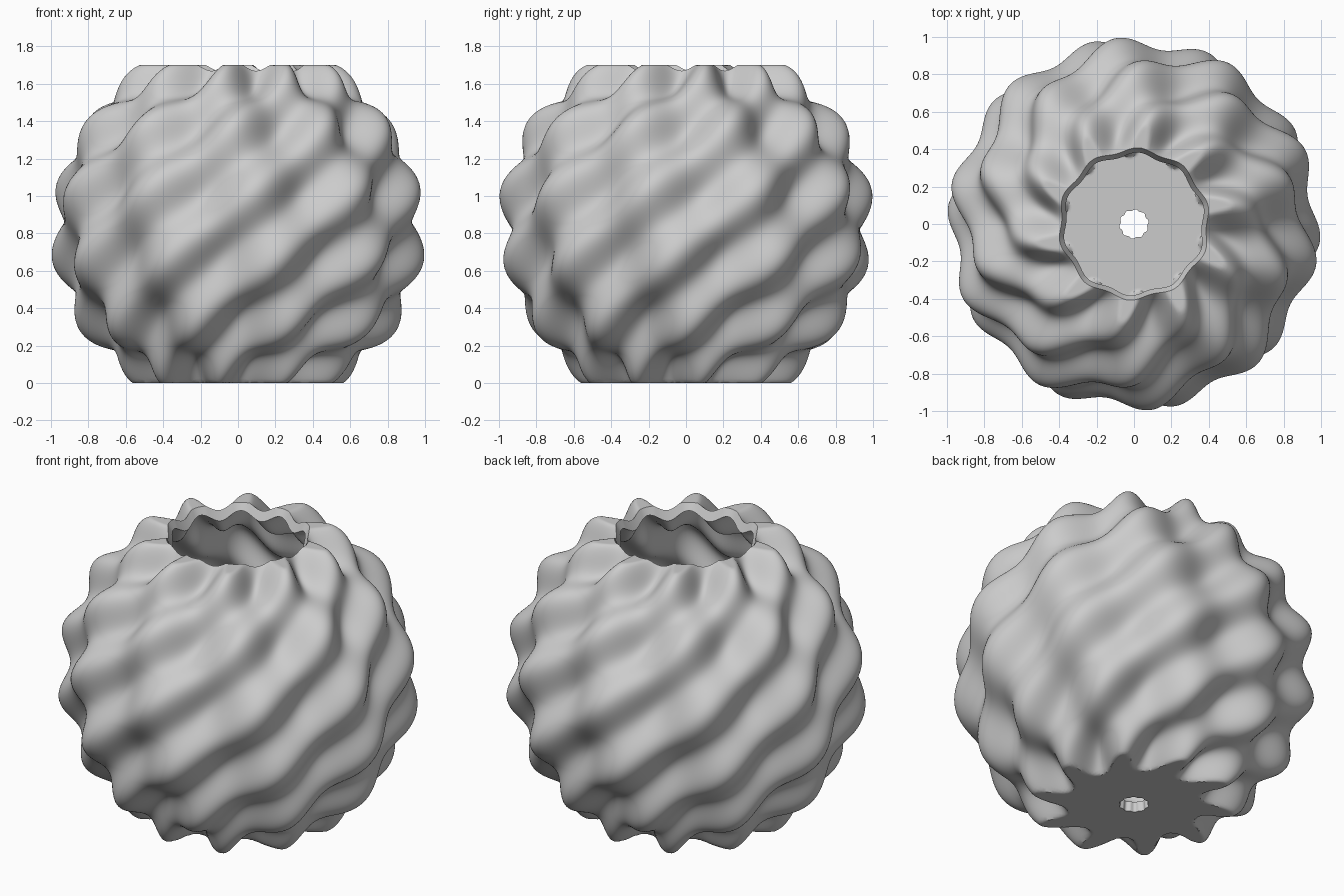
import bpy, bmesh
from math import sin, cos, pi, radians

cube = bpy.data.objects.get("Cube")
if cube:
    bpy.data.objects.remove(cube, do_unlink=True)

RIBS, BANDS, SHEAR = 10, 8, 5
SEGMENTS, RINGS = 240, 150
RADIUS, BUMP_DEPTH = 0.94, 0.075
CENTRE_Z, TOP_Z, WALL = 0.84, 1.7, 0.06
LAT_TOP, LAT_HOLE = radians(65), radians(-85.1)


def shell_point(lat, ang, inset):
    """Point on the bumpy globe; the foot is pressed flat."""
    wave = -sin(BANDS * lat) * cos(RIBS * ang - SHEAR * lat)
    r = RADIUS - inset + BUMP_DEPTH * wave
    z = min(max(CENTRE_Z + r * sin(lat), inset), TOP_Z)
    return (r * cos(lat) * cos(ang), r * cos(lat) * sin(ang), z)


# Closed section: outside from hole to rim, then inside from rim to hole
lats = [LAT_HOLE + (LAT_TOP - LAT_HOLE) * i / RINGS for i in range(RINGS + 1)]
section = [(lat, 0.0) for lat in lats] + [(lat, WALL) for lat in reversed(lats)]

bm = bmesh.new()
loops = [[bm.verts.new(shell_point(lat, 2 * pi * j / SEGMENTS, inset))
          for j in range(SEGMENTS)] for lat, inset in section]
for i, low in enumerate(loops):
    high = loops[(i + 1) % len(loops)]
    for j in range(SEGMENTS):
        k = (j + 1) % SEGMENTS
        bm.faces.new((low[j], low[k], high[k], high[j]))
bmesh.ops.recalc_face_normals(bm, faces=bm.faces)

mesh = bpy.data.meshes.new("rippled_pot")
bm.to_mesh(mesh)
bm.free()
pot = bpy.data.objects.new("rippled_pot", mesh)
bpy.context.collection.objects.link(pot)

# Plain grey finish
grey = bpy.data.materials.new("light_grey")
grey.use_nodes = True
colour = (0.6, 0.6, 0.6, 1.0)
grey.diffuse_color = colour
grey.node_tree.nodes["Principled BSDF"].inputs["Base Color"].default_value = colour
mesh.materials.append(grey)

# Smooth walls, crisp rim and foot
bpy.ops.object.select_all(action="DESELECT")
pot.select_set(True)
bpy.context.view_layer.objects.active = pot
bpy.ops.object.shade_smooth_by_angle(angle=radians(35))
